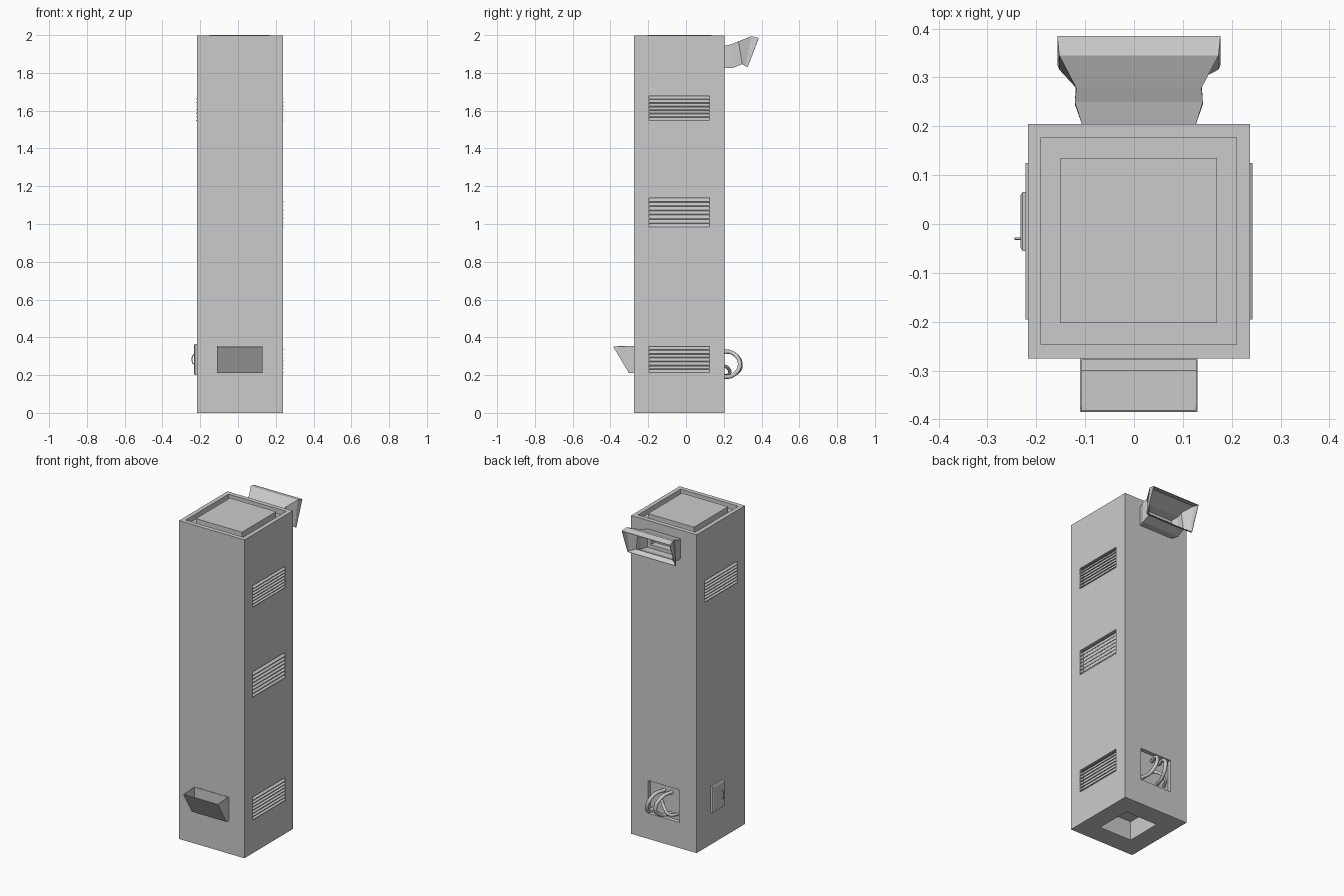
import bpy, bmesh, math
from mathutils import Vector

if "Cube" in bpy.data.objects:
    bpy.data.objects.remove(bpy.data.objects["Cube"])


def mesh_object(name, verts, faces, thickness=0):
    mesh = bpy.data.meshes.new(name)
    mesh.from_pydata(verts, [], faces)
    bm = bmesh.new()
    bm.from_mesh(mesh)
    bmesh.ops.recalc_face_normals(bm, faces=bm.faces)
    bm.to_mesh(mesh)
    bm.free()
    ob = bpy.data.objects.new(name, mesh)
    bpy.context.collection.objects.link(ob)
    if thickness:
        mod = ob.modifiers.new("shell", 'SOLIDIFY')
        mod.thickness = thickness
        mod.offset = -1
    return ob


def loft(name, rings, caps=True, thickness=0):
    """Join four-cornered rings into a skin."""
    verts = [v for r in rings for v in r]
    faces = [(4*i + k, 4*i + (k+1) % 4, 4*i + 4 + (k+1) % 4, 4*i + 4 + k)
             for i in range(len(rings) - 1) for k in range(4)]
    if caps:
        n = 4 * (len(rings) - 1)
        faces += [(3, 2, 1, 0), (n, n+1, n+2, n+3)]
    return mesh_object(name, verts, faces, thickness)


def box(name, x0, x1, y0, y1, z0, z1):
    return loft(name, [[(x0, y0, z), (x1, y0, z), (x1, y1, z), (x0, y1, z)]
                       for z in (z0, z1)])


def cut(target, *bounds):
    cutter = box("cutter", *bounds)
    cutter.hide_render = True
    mod = target.modifiers.new("cut", 'BOOLEAN')
    mod.operation = 'DIFFERENCE'
    mod.solver = 'EXACT'
    mod.object = cutter
    bpy.context.view_layer.objects.active = target
    bpy.ops.object.modifier_apply(modifier=mod.name)
    bpy.data.objects.remove(cutter)


def tube(name, points, radius):
    curve = bpy.data.curves.new(name, 'CURVE')
    curve.dimensions = '3D'
    curve.bevel_depth = radius
    curve.bevel_resolution = 2
    curve.resolution_u = 6
    curve.use_fill_caps = True
    spline = curve.splines.new('BEZIER')
    spline.bezier_points.add(len(points) - 1)
    for bp, p in zip(spline.bezier_points, points):
        bp.co = p
        bp.handle_left_type = bp.handle_right_type = 'AUTO'
    ob = bpy.data.objects.new(name, curve)
    bpy.context.collection.objects.link(ob)
    return ob


# Main tower with a channel in the top and an opening underneath
X0, X1, Y0, Y1 = -0.217, 0.237, -0.275, 0.205
body = box("tower_body", X0, X1, Y0, Y1, 0, 1.997)
cut(body, -0.19, 0.21, -0.247, 0.177, 1.965, 2.1)
cut(body, -0.10, 0.125, -0.15, 0.08, -0.1, 0.12)
box("top_plateau", -0.15, 0.17, -0.203, 0.135, 1.96, 2.0)

# Louvred vents: three on the right, one on the left
VY0, VY1 = -0.195, 0.125
for name, side, z0, z1 in [("right_vent_top", 1, 1.545, 1.678),
                           ("right_vent_middle", 1, 0.98, 1.138),
                           ("right_vent_bottom", 1, 0.21, 0.352),
                           ("left_vent_top", -1, 1.545, 1.678)]:
    wall = X1 if side > 0 else X0
    xs = sorted((wall - side * 0.025, wall + side * 0.05))
    cut(body, *xs, VY0, VY1, z0, z1)
    count = 7
    step = (z1 - z0) / count
    a, b = wall - side * 0.016, wall + side * 0.005
    verts, faces = [], []
    for i in range(count):
        z = z0 + i * step
        # each slat slopes down towards the outside
        prof = [(a, z + step * 0.95), (b, z + 0.004), (b, z), (a, z + step * 0.95 - 0.004)]
        n = len(verts)
        verts += [(x, y, h) for y in (VY0, VY1) for x, h in prof]
        faces += [(n + k, n + (k+1) % 4, n + 4 + (k+1) % 4, n + 4 + k) for k in range(4)]
        faces += [(n+3, n+2, n+1, n), (n+4, n+5, n+6, n+7)]
    mesh_object(name, verts, faces)

# Flared hood at the top of the back: half width, lower (y, z), upper (y, z)
cx = 0.01
cut(body, cx - 0.09, cx + 0.09, 0.165, 0.3, 1.85, 1.925)
sections = [(0.117, (0.205, 1.825), (0.205, 1.943)),
            (0.131, (0.245, 1.825), (0.25, 1.955)),
            (0.128, (0.298, 1.846), (0.278, 1.967)),
            (0.163, (0.316, 1.834), (0.345, 1.994)),
            (0.167, (0.326, 1.830), (0.385, 1.985))]
loft("back_hood", [[(cx - w, *lo), (cx + w, *lo), (cx + w, *hi), (cx - w, *hi)]
                   for w, lo, hi in sections], caps=False, thickness=0.004)

# Open-topped scoop on the front
sx0, sx1 = -0.11, 0.13
prof = [(-0.275, 0.355), (-0.275, 0.21), (-0.302, 0.21), (-0.385, 0.35)]
verts = [(x, y, z) for x in (sx0, sx1) for y, z in prof]
mesh_object("front_scoop", verts,
            [(0, 1, 2, 3), (4, 5, 6, 7), (0, 1, 5, 4), (1, 2, 6, 5), (2, 3, 7, 6)], 0.005)

# Cable bay low on the back, with looping cables
cut(body, -0.10, 0.12, 0.18, 0.3, 0.16, 0.365)
tube("cable_left", [(0.02, 0.18, 0.325), (0.045, 0.25, 0.315), (0.07, 0.285, 0.255),
                    (0.085, 0.25, 0.20), (0.095, 0.18, 0.19)], 0.011)
tube("cable_right", [(-0.03, 0.18, 0.325), (-0.01, 0.25, 0.315), (0.01, 0.29, 0.25),
                     (0.0, 0.25, 0.20), (-0.02, 0.18, 0.19)], 0.011)
tube("cable_short", [(0.04, 0.18, 0.25), (0.0, 0.22, 0.24), (-0.04, 0.228, 0.205),
                     (-0.07, 0.18, 0.195)], 0.009)

# Small door on the left with a bent pull handle
loft("side_door", [[(x, -0.055 + d, 0.20 + d), (x, 0.065 - d, 0.20 + d),
                    (x, 0.065 - d, 0.365 - d), (x, -0.055 + d, 0.365 - d)]
                   for x, d in ((X0, 0), (-0.228, 0), (-0.232, 0.006))])
tube("door_handle", [(-0.230, -0.03, 0.255), (-0.240, -0.03, 0.265), (-0.243, -0.03, 0.283),
                     (-0.240, -0.03, 0.301), (-0.230, -0.03, 0.311)], 0.0025)

# Smooth only the round tubes; the rest stays flat
for ob in bpy.data.objects:
    if ob.type == 'CURVE':
        for s in ob.data.splines:
            s.use_smooth = True
